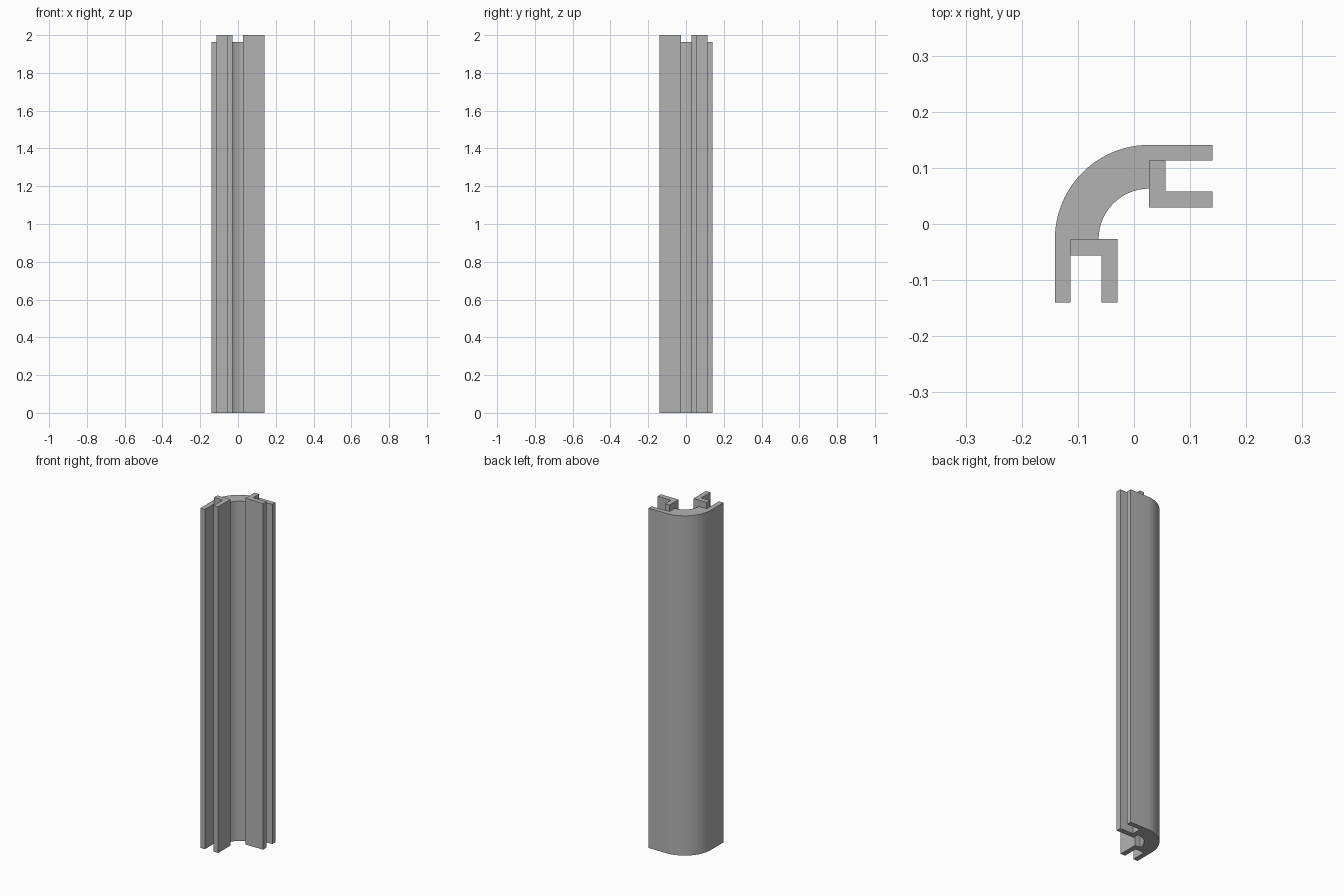
import bpy, bmesh
from math import sin, cos, pi, radians

cube = bpy.data.objects.get("Cube")
if cube:
    bpy.data.objects.remove(cube, do_unlink=True)

grey = bpy.data.materials.new("plain grey")
grey.use_nodes = True
grey.diffuse_color = (0.45, 0.45, 0.45, 1)
grey.node_tree.nodes["Principled BSDF"].inputs["Base Color"].default_value = grey.diffuse_color

END, OUT, LIP = 0.14, 0.141, 0.113   # flange end, outer face, inner face of flange
C, R_OUT, R_IN = 0.027, 0.168, 0.09  # bend centre at (C, -C) and its radii
SEGMENTS = 24


def extrude_profile(name, points, height):
    bm = bmesh.new()
    base = bm.faces.new([bm.verts.new((x, y, 0)) for x, y in points])
    top = bmesh.ops.extrude_face_region(bm, geom=[base], use_keep_orig=True)["geom"]
    bmesh.ops.translate(bm, vec=(0, 0, height),
                        verts=[g for g in top if isinstance(g, bmesh.types.BMVert)])
    bmesh.ops.recalc_face_normals(bm, faces=bm.faces)
    mesh = bpy.data.meshes.new(name)
    bm.to_mesh(mesh)
    bm.free()
    mesh.materials.append(grey)
    obj = bpy.data.objects.new(name, mesh)
    bpy.context.collection.objects.link(obj)
    return obj


def arc(radius, start, end):
    angles = [start + (end - start) * i / SEGMENTS for i in range(SEGMENTS + 1)]
    return [(C + radius * cos(a), -C + radius * sin(a)) for a in angles]


def mirrored(points):
    # reflect across the diagonal symmetry plane of the corner
    return [(-y, -x) for x, y in points]


# Curved corner body with a flat flange at each end
flange = [(END, OUT), (END, LIP), (C, LIP)]
profile = (arc(R_OUT, pi, pi / 2) + flange
           + arc(R_IN, pi / 2, pi) + mirrored(flange)[::-1])
body = extrude_profile("corner_body", profile, 1.963)
bpy.ops.object.select_all(action='DESELECT')
body.select_set(True)
bpy.context.view_layer.objects.active = body
bpy.ops.object.shade_smooth_by_angle(angle=radians(30))

# L-shaped inner strips that form the two slots, slightly taller than the body
angle_strip = [(C, LIP), (C, 0.029), (END, 0.029), (END, 0.058), (0.056, 0.058), (0.056, LIP)]
extrude_profile("back_slot_strip", angle_strip, 2)
extrude_profile("right_slot_strip", mirrored(angle_strip), 2)
